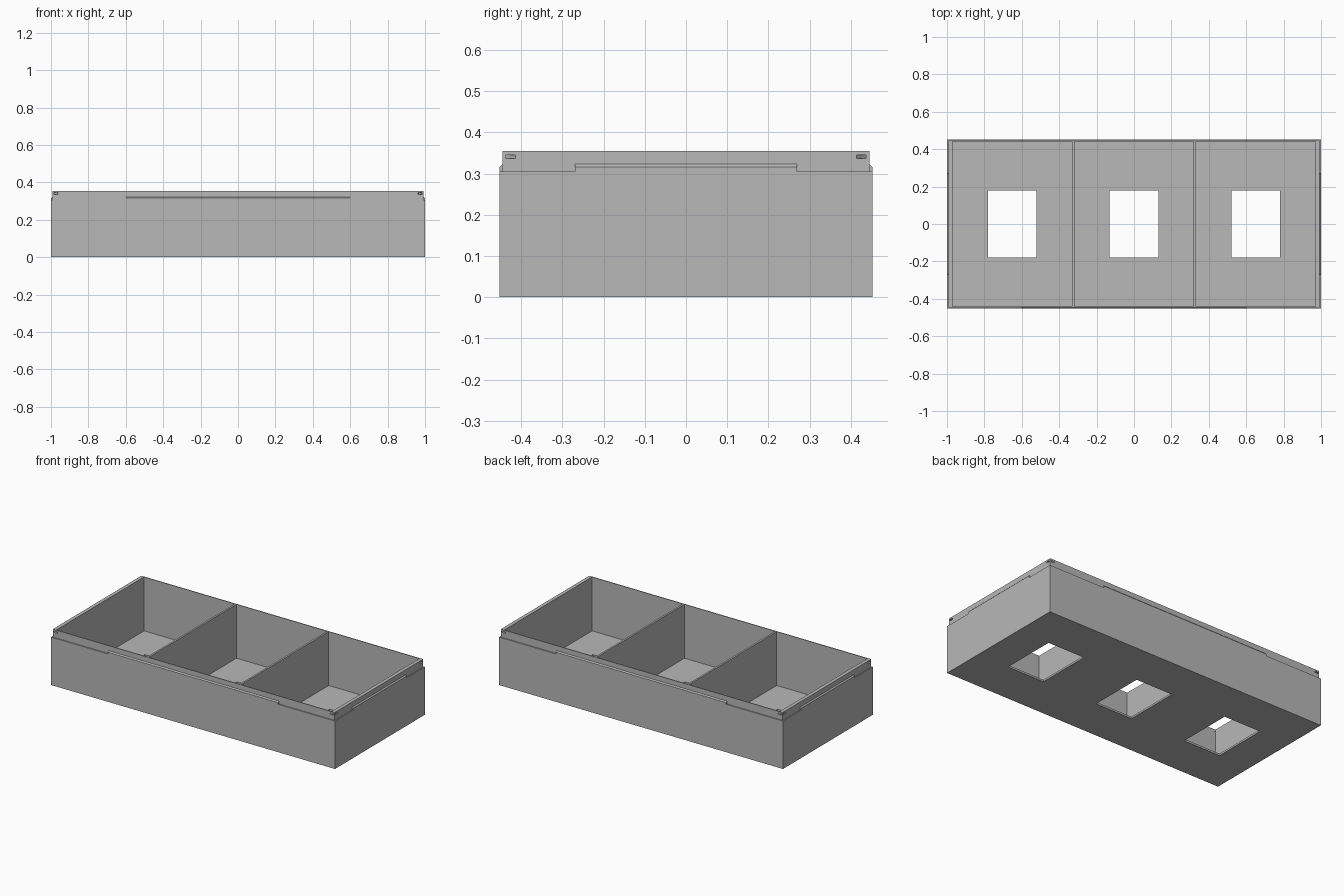
import bpy, bmesh, math
from mathutils import Matrix

cube = bpy.data.objects.get("Cube")
if cube:
    bpy.data.objects.remove(cube, do_unlink=True)

HX, HY = 1.0, 0.4525            # outer half sizes
BODY_TOP, TOP = 0.305, 0.355    # shoulder height and rim height
STEP = 0.007                    # rim inset
FLOOR = 0.012

grey = bpy.data.materials.new("light grey")
grey.use_nodes = True
colour = (0.48, 0.48, 0.48, 1)
grey.diffuse_color = colour
grey.node_tree.nodes["Principled BSDF"].inputs["Base Color"].default_value = colour


def finish(name, bm):
    bmesh.ops.recalc_face_normals(bm, faces=bm.faces)
    mesh = bpy.data.meshes.new(name)
    bm.to_mesh(mesh)
    bm.free()
    mesh.materials.append(grey)
    obj = bpy.data.objects.new(name, mesh)
    bpy.context.scene.collection.objects.link(obj)
    return obj


def box(name, x, y, z, turn=0):
    """Box from (low, high) ranges, turned about its own centre."""
    bm = bmesh.new()
    size = [r[1] - r[0] for r in (x, y, z)]
    centre = [sum(r) / 2 for r in (x, y, z)]
    bmesh.ops.create_cube(bm, size=1, matrix=Matrix.Translation(centre)
                          @ Matrix.Rotation(turn, 4, "Z") @ Matrix.Diagonal((*size, 1)))
    return finish(name, bm)


def combine(target, other, operation):
    mod = target.modifiers.new("cut", "BOOLEAN")
    mod.operation, mod.object, mod.solver = operation, other, "EXACT"
    bpy.context.view_layer.objects.active = target
    bpy.ops.object.modifier_apply(modifier=mod.name)
    bpy.data.objects.remove(other, do_unlink=True)


# Outer shell with the stepped-in rim
tray = box("tray", (-HX, HX), (-HY, HY), (0, BODY_TOP))
rim = box("rim", (STEP - HX, HX - STEP), (STEP - HY, HY - STEP), (0.1, TOP))
combine(tray, rim, "UNION")

# Three compartments, each with a window through the floor
for x0, x1, mid in ((-0.97, -0.331, -0.65), (-0.319, 0.319, 0), (0.331, 0.97, 0.65)):
    combine(tray, box("cavity", (x0, x1), (-0.44, 0.44), (FLOOR, 0.5)), "DIFFERENCE")
    combine(tray, box("window", (mid - 0.13, mid + 0.13), (-0.178, 0.178), (-0.1, 0.1)),
            "DIFFERENCE")

# Small diagonal slots through the rim corners
for sx in (-1, 1):
    for sy in (-1, 1):
        cx, cy = sx * 0.984, sy * 0.434
        slot = box("slot", (cx - 0.05, cx + 0.05), (cy - 0.008, cy + 0.008),
                   (0.336, 0.345), -sx * sy * math.pi / 4)
        combine(tray, slot, "DIFFERENCE")


# Chamfered ridges along the middle of each shoulder
def ridge(name, half_length, out, angle):
    profile = [(out - STEP, BODY_TOP), (out, BODY_TOP), (out, 0.316), (out - STEP, 0.323)]
    bm = bmesh.new()
    face = bm.faces.new([bm.verts.new((-half_length, -d, z)) for d, z in profile])
    new = bmesh.ops.extrude_face_region(bm, geom=[face])["geom"]
    bmesh.ops.translate(bm, vec=(2 * half_length, 0, 0),
                        verts=[v for v in new if isinstance(v, bmesh.types.BMVert)])
    bm.transform(Matrix.Rotation(angle, 4, "Z"))
    if not any(len(f.verts) == 4 and f.calc_center_median().length < 0 for f in bm.faces):
        finish(name, bm)


for i, (name, length, out) in enumerate((("front_ridge", 0.6, HY), ("left_ridge", 0.27, HX),
                                         ("back_ridge", 0.6, HY), ("right_ridge", 0.27, HX))):
    ridge(name, length, out, i * math.pi / 2)
